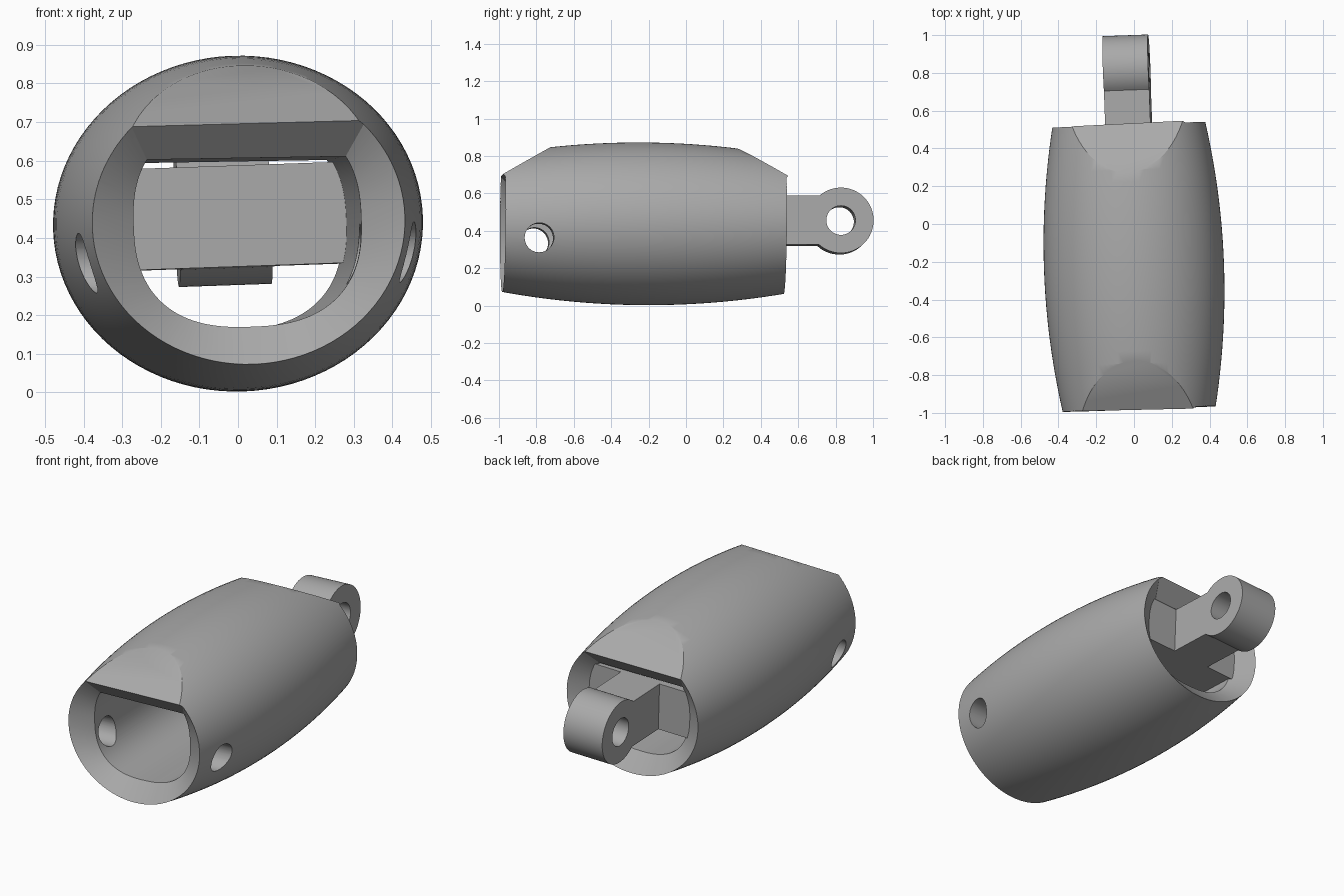
import bpy, bmesh
from math import pi, sin, cos, asin, radians
from mathutils import Euler, Matrix, Vector

cube = bpy.data.objects.get("Cube")
if cube:
    bpy.data.objects.remove(cube, do_unlink=True)

# Single plain grey
grey = bpy.data.materials.new("plain_grey")
grey.use_nodes = True
grey.diffuse_color = (0.4, 0.4, 0.4, 1)
grey.node_tree.nodes["Principled BSDF"].inputs["Base Color"].default_value = (0.4, 0.4, 0.4, 1)

# The whole link lies with a slight tilt
TILT = Euler((radians(-0.4), radians(-2), radians(2.1))).to_matrix().to_4x4()
PLACE = Matrix.Translation((0, -0.2275, 0.437)) @ TILT
SEG, HALF, FLARE = 96, 0.753, 0.08


def make_object(name, bm):
    bmesh.ops.recalc_face_normals(bm, faces=bm.faces)
    mesh = bpy.data.meshes.new(name)
    bm.to_mesh(mesh)
    bm.free()
    mesh.materials.append(grey)
    ob = bpy.data.objects.new(name, mesh)
    bpy.context.collection.objects.link(ob)
    ob.matrix_world = PLACE
    return ob


def section(rx, rz, power, ceiling):
    """Rounded cross-section in x and z, flattened at the ceiling."""
    def bend(v):
        return abs(v) ** (2 / power) * (1 if v > 0 else -1)
    top = asin(min(1, (ceiling / rz) ** (power / 2)))
    sweep = pi + 2 * top
    return [(rx * bend(cos(a)), rz * bend(sin(a)))
            for a in (pi - top + sweep * i / SEG for i in range(SEG))]


def loft(rings):
    """Solid skin through (y, section) rings."""
    bm = bmesh.new()
    loops = [[bm.verts.new((x, y, z)) for x, z in pts] for y, pts in rings]
    for a, b in zip(loops, loops[1:]):
        for i in range(SEG):
            j = (i + 1) % SEG
            bm.faces.new((a[i], a[j], b[j], b[i]))
    bm.faces.new(loops[0])
    bm.faces.new(loops[-1])
    return bm


def prism(points, half_width):
    """Outline in y and z extruded along x."""
    bm = bmesh.new()
    face = bm.faces.new([bm.verts.new((-half_width, y, z)) for y, z in points])
    out = bmesh.ops.extrude_face_region(bm, geom=[face])
    verts = [v for v in out["geom"] if isinstance(v, bmesh.types.BMVert)]
    bmesh.ops.translate(bm, vec=(2 * half_width, 0, 0), verts=verts)
    return bm


def circle(y, z, r, n=48):
    return [(y + r * cos(2 * pi * i / n), z + r * sin(2 * pi * i / n)) for i in range(n)]


def cut(ob, cutter):
    mod = ob.modifiers.new("cut", "BOOLEAN")
    mod.operation, mod.solver, mod.object = "DIFFERENCE", "EXACT", cutter
    bpy.context.view_layer.update()
    bpy.context.view_layer.objects.active = ob
    bpy.ops.object.modifier_apply(modifier=mod.name)
    bpy.data.objects.remove(cutter, do_unlink=True)


def smooth(ob):
    bpy.ops.object.select_all(action="DESELECT")
    ob.select_set(True)
    bpy.context.view_layer.objects.active = ob
    bpy.ops.object.shade_smooth_by_angle(angle=radians(30))


# Barrel-shaped shell with both upper ends sliced off at a slope
rings = []
for k in range(25):
    t = (k / 12 - 1) * 1.02
    s = 1 - 0.15 * t * t
    rings.append((t * HALF, section(0.477 * s, 0.435 * s, 2, 1)))
bm = loft(rings)
for side in (-1, 1):
    res = bmesh.ops.bisect_plane(
        bm, geom=bm.verts[:] + bm.edges[:] + bm.faces[:], dist=1e-5,
        plane_co=(0, side * 0.47, 0.423), plane_no=Vector((0, side * 0.163, 0.278)).normalized(),
        clear_outer=True)
    edges = [e for e in res["geom_cut"] if isinstance(e, bmesh.types.BMEdge)]
    bmesh.ops.holes_fill(bm, edges=edges, sides=0)
shell = make_object("shell", bm)

# Flat-topped bore that flares out to the rim at both ends
inner = section(0.295, 0.272, 2.5, 0.17)
rim = section(0.406, 0.37, 2, 0.255)
wide = [(2 * a - c, 2 * b - d) for (a, b), (c, d) in zip(rim, inner)]
bore = make_object("bore_cutter", loft([
    (-HALF - FLARE, wide), (FLARE - HALF, inner), (HALF - FLARE, inner), (HALF + FLARE, wide)]))
cut(shell, bore)

# Pin hole through both side walls
cut(shell, make_object("pin_cutter", prism(circle(-0.572, -0.092, 0.078), 0.7)))
smooth(shell)

# Cross block joining the shell walls
lo, hi = -0.109, 0.153
make_object("cross_block", prism([(0.38, lo), (0.685, lo), (0.685, hi), (0.38, hi)], 0.32))

# Hinge arm ending in a round eye
cy, cz, r = 1.052, 0.022, 0.175
a0 = asin((hi - cz) / r)
arc = [-pi + a0 + (2 * pi - 2 * a0) * i / 48 for i in range(49)]
outline = [(0.68, hi), (0.68, lo)] + [(cy + r * cos(a), cz + r * sin(a)) for a in arc]
hinge = make_object("hinge_arm", prism(outline, 0.12))
cut(hinge, make_object("eye_cutter", prism(circle(cy, cz, 0.078), 0.3)))
smooth(hinge)
